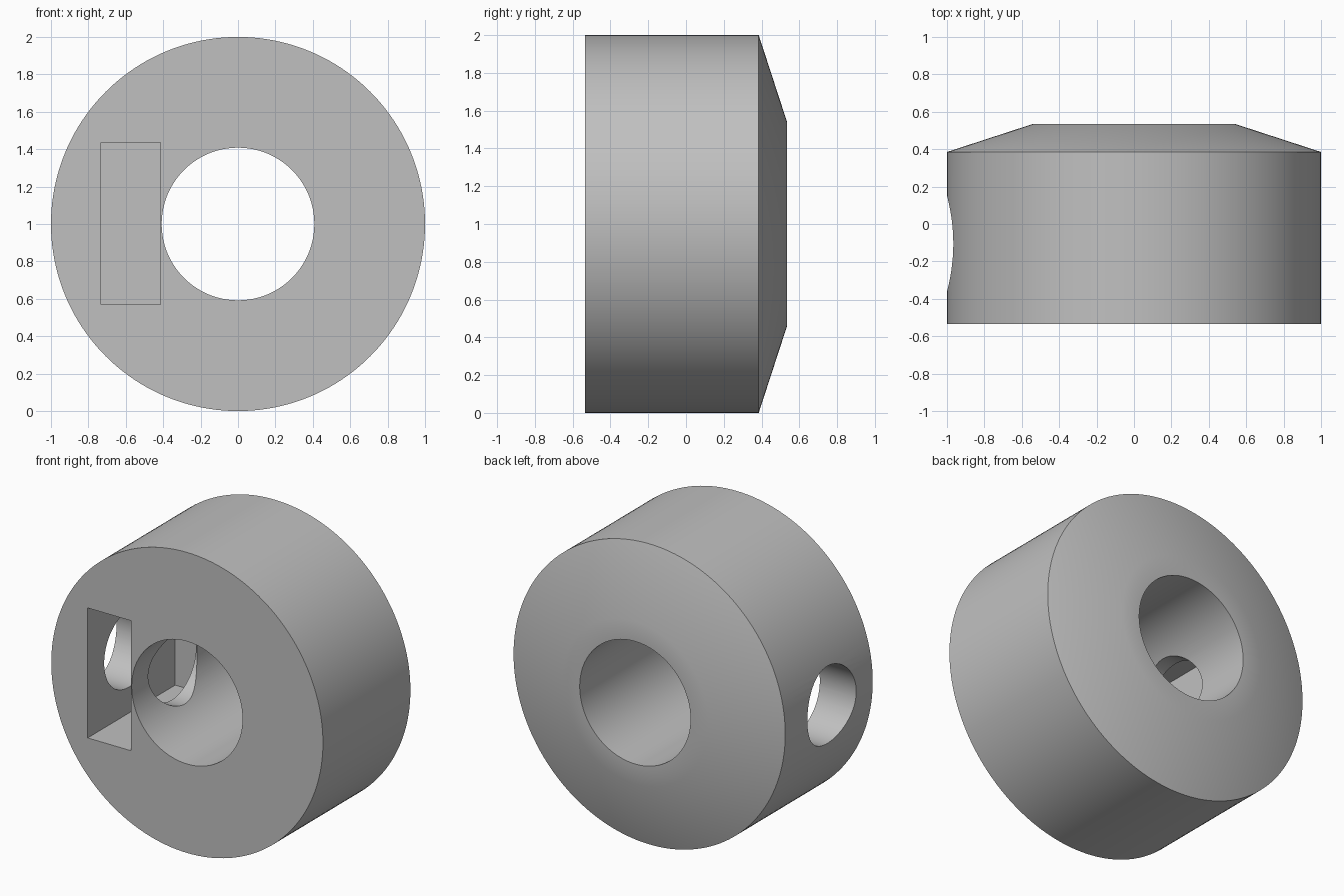
import bpy, bmesh, math
from mathutils import Matrix, Vector

cube = bpy.data.objects.get("Cube")
if cube:
    bpy.data.objects.remove(cube, do_unlink=True)

grey = bpy.data.materials.new("plain grey")
grey.use_nodes = True
colour = (0.53, 0.53, 0.53, 1)
grey.diffuse_color = colour
grey.node_tree.nodes["Principled BSDF"].inputs["Base Color"].default_value = colour


def make_object(name, bm):
    bmesh.ops.recalc_face_normals(bm, faces=bm.faces)
    mesh = bpy.data.meshes.new(name)
    bm.to_mesh(mesh)
    bm.free()
    mesh.materials.append(grey)
    obj = bpy.data.objects.new(name, mesh)
    bpy.context.collection.objects.link(obj)
    return obj


def lathe(name, profile, segments):
    """Turn a closed (radius, y) profile around the y axis at z = 1."""
    bm = bmesh.new()
    rings = []
    for i in range(segments):
        a = math.tau * i / segments
        rings.append([bm.verts.new((r * math.cos(a), y, 1 + r * math.sin(a)))
                      for r, y in profile])
    n = len(profile)
    for i, ring in enumerate(rings):
        following = rings[(i + 1) % segments]
        for j in range(n):
            k = (j + 1) % n
            bm.faces.new((ring[j], ring[k], following[k], following[j]))
    return make_object(name, bm)


def cut(target, cutter):
    cutter.hide_render = True
    mod = target.modifiers.new(cutter.name, 'BOOLEAN')
    mod.operation = 'DIFFERENCE'
    mod.solver = 'EXACT'
    mod.object = cutter
    bpy.context.view_layer.objects.active = target
    bpy.ops.object.modifier_apply(modifier=mod.name)
    bpy.data.objects.remove(cutter, do_unlink=True)


# Collar body with central bore and bevelled back
FRONT, SHOULDER, BACK, BORE = -0.535, 0.385, 0.535, 0.408
collar = lathe("collar", [(BORE, FRONT), (1, FRONT), (1, SHOULDER),
                          (0.54, BACK), (BORE, BACK)], 160)

# Rectangular nut pocket, open at the front
low, high = Vector((-0.732, FRONT - 0.1, 0.57)), Vector((-0.415, SHOULDER, 1.435))
bm = bmesh.new()
size = high - low
bmesh.ops.create_cube(bm, size=1, matrix=Matrix.Translation((low + high) / 2)
                      @ Matrix.Diagonal((*size, 1)))
cut(collar, make_object("nut_pocket_cutter", bm))

# Radial screw hole from the right side into the bore
bm = bmesh.new()
bmesh.ops.create_cone(bm, cap_ends=True, segments=96, radius1=0.257, radius2=0.257,
                      depth=1.1, matrix=Matrix.Translation((-0.65, -0.105, 1))
                      @ Matrix.Rotation(math.pi / 2, 4, 'Y'))
cut(collar, make_object("screw_hole_cutter", bm))

# Smooth shading with crisp edges
bpy.ops.object.select_all(action='DESELECT')
collar.select_set(True)
bpy.context.view_layer.objects.active = collar
bpy.ops.object.shade_smooth_by_angle(angle=math.radians(30))
